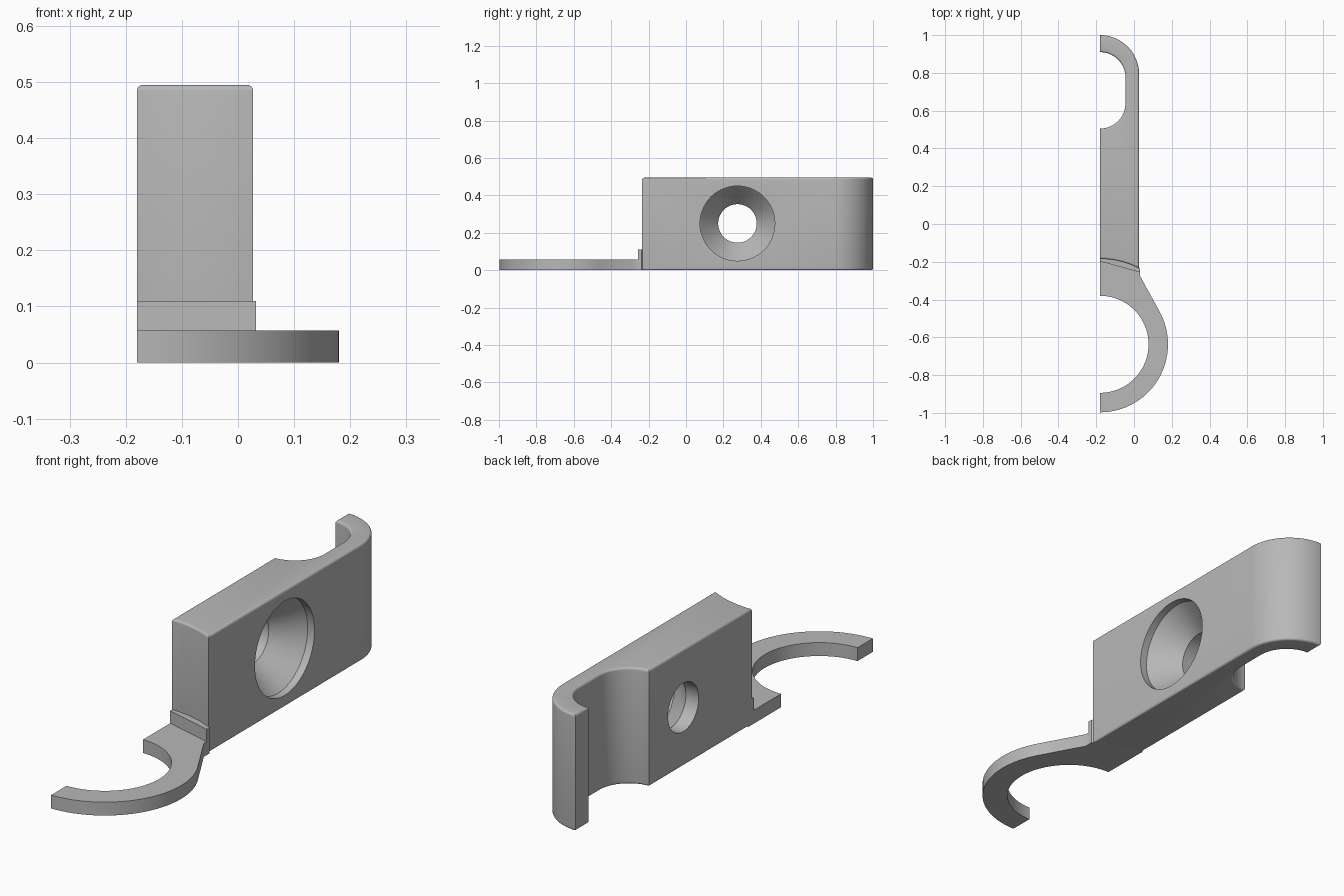
import bpy, bmesh
from math import sin, cos, pi, radians, asin

old = bpy.data.objects.get("Cube")
if old:
    bpy.data.objects.remove(old, do_unlink=True)

GREY = (0.48, 0.48, 0.48, 1)
grey = bpy.data.materials.new("plain grey")
grey.use_nodes = True
grey.diffuse_color = GREY
grey.node_tree.nodes["Principled BSDF"].inputs["Base Color"].default_value = GREY

LEFT, RIGHT = -0.18, 0.027      # flat left face and right face of the block
HEIGHT, PLATE = 0.495, 0.057
RING_Y = -0.637                 # centre of the half ring


def arc(cx, cy, r, start, end, n=20):
    """Points along an arc, angles in degrees."""
    angles = [radians(start + (end - start) * i / n) for i in range(n + 1)]
    return [(cx + r * cos(a), cy + r * sin(a)) for a in angles]


def finish(name, bm):
    bmesh.ops.recalc_face_normals(bm, faces=bm.faces)
    mesh = bpy.data.meshes.new(name)
    bm.to_mesh(mesh)
    bm.free()
    mesh.materials.append(grey)
    obj = bpy.data.objects.new(name, mesh)
    bpy.context.collection.objects.link(obj)
    return obj


def prism(name, outline, z0, z1, fillet=0):
    """Extrude an outline upwards and optionally round its top and bottom rims."""
    bm = bmesh.new()
    base = bm.faces.new([bm.verts.new((x, y, z0)) for x, y in outline])
    up = bmesh.ops.extrude_face_region(bm, geom=[base], use_keep_orig=True)
    for v in up["geom"]:
        if isinstance(v, bmesh.types.BMVert):
            v.co.z = z1
    bmesh.ops.recalc_face_normals(bm, faces=bm.faces)
    if fillet:
        rims = [e for e in bm.edges if abs(e.verts[0].co.z - e.verts[1].co.z) < 1e-5]
        bmesh.ops.bevel(bm, geom=rims, offset=fillet, segments=5,
                        profile=0.5, affect="EDGES", clamp_overlap=True)
    return finish(name, bm)


def lathe_x(name, profile, cy, cz, n=64):
    """Closed solid of rings (x, radius) around an axis along x."""
    bm = bmesh.new()
    rings = [[bm.verts.new((x, cy + r * cos(2 * pi * i / n), cz + r * sin(2 * pi * i / n)))
              for i in range(n)] for x, r in profile]
    for a, b in zip(rings, rings[1:]):
        for i in range(n):
            j = (i + 1) % n
            bm.faces.new((a[i], a[j], b[j], b[i]))
    bm.faces.new(rings[0])
    bm.faces.new(rings[-1])
    return finish(name, bm)


def smooth(obj):
    bpy.ops.object.select_all(action="DESELECT")
    obj.select_set(True)
    bpy.context.view_layer.objects.active = obj
    bpy.ops.object.shade_smooth_by_angle(angle=radians(30))


# Block with a rounded hook at the back and a shallow concave front end
front_r = 0.452
front_end = 90 - asin((RIGHT - LEFT) / front_r) * 180 / pi
outline = arc(LEFT, RING_Y, front_r, 90, front_end, 10)
outline += arc(LEFT, 1 - (RIGHT - LEFT), RIGHT - LEFT, 0, 90)
outline += arc(LEFT, 0.775, 0.135, 90, 0)
outline += arc(LEFT, 0.64, 0.135, 0, -90)
block = prism("hook_block", outline, 0, HEIGHT, 0.024)

# Countersunk screw hole through the block
cutter = lathe_x("hole_cutter", [(0.1, 0.2), (-0.005, 0.2), (-0.12, 0.103), (-0.3, 0.103)],
                 0.275, 0.25)
cutter.hide_render = True
cut = block.modifiers.new("screw_hole", "BOOLEAN")
cut.operation = "DIFFERENCE"
cut.solver = "EXACT"
cut.object = cutter
bpy.context.view_layer.objects.active = block
bpy.ops.object.modifier_apply(modifier=cut.name)
bpy.data.objects.remove(cutter, do_unlink=True)
smooth(block)

# Thin half ring with a neck that runs into the block
ring = arc(LEFT, RING_Y, 0.36, -90, 29, 32)
ring += [(0.032, -0.275), (0.032, -0.25), (0.0, -0.2), (LEFT, -0.17)]
ring += arc(LEFT, RING_Y, 0.257, 90, -90, 40)
smooth(prism("half_ring", ring, 0, PLATE))

# Small step joining the ring to the block
step = [(LEFT, -0.198), (0.032, -0.256), (0.032, -0.238), (0.0, -0.2), (LEFT, -0.16)]
prism("joining_step", step, 0, 0.11)
